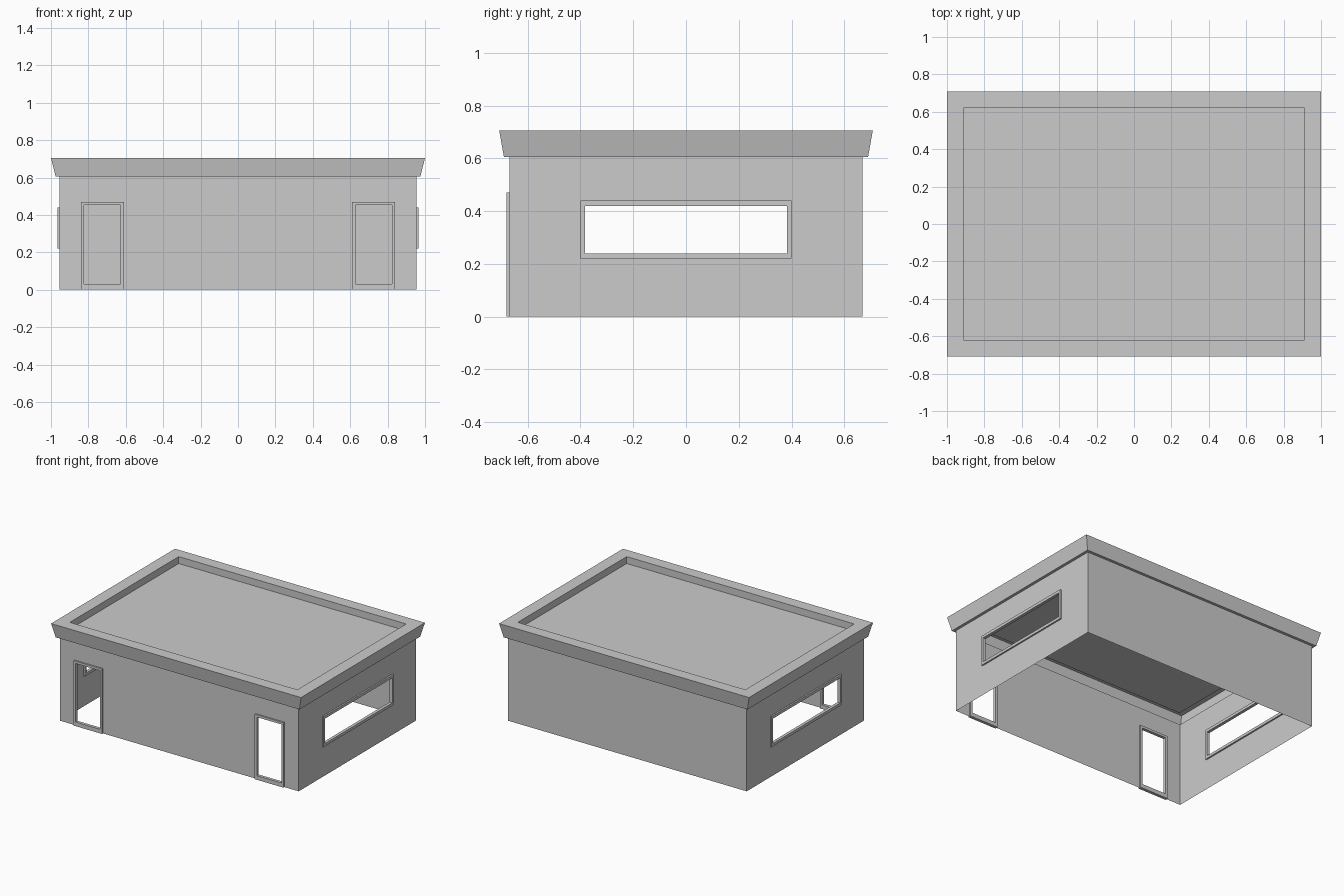
import bpy, bmesh
from mathutils import Vector

if "Cube" in bpy.data.objects:
    bpy.data.objects.remove(bpy.data.objects["Cube"])

WX, WY, WH = 0.955, 0.67, 0.605
DOORS = [(-0.84, -0.61, 0.0, 0.47), (0.61, 0.84, 0.0, 0.47)]
WINDOW = [(-0.40, 0.40, 0.22, 0.44)]


def finish(name, bm):
    bmesh.ops.remove_doubles(bm, verts=bm.verts, dist=1e-5)
    bmesh.ops.recalc_face_normals(bm, faces=bm.faces)
    me = bpy.data.meshes.new(name)
    bm.to_mesh(me)
    bm.free()
    ob = bpy.data.objects.new(name, me)
    bpy.context.collection.objects.link(ob)
    return ob


def wall(bm, half, place, holes):
    """Flat wall as a grid of panels, leaving out the openings."""
    us = sorted({-half, half, *[v for h in holes for v in h[:2]]})
    zs = sorted({0.0, WH, *[v for h in holes for v in h[2:]]})
    for u0, u1 in zip(us, us[1:]):
        for z0, z1 in zip(zs, zs[1:]):
            u, z = (u0 + u1) / 2, (z0 + z1) / 2
            if any(h[0] < u < h[1] and h[2] < z < h[3] for h in holes):
                continue
            pts = [(u0, z0), (u1, z0), (u1, z1), (u0, z1)]
            bm.faces.new([bm.verts.new(place(a, b)) for a, b in pts])


def frame(name, outer, inner, place):
    """Rectangular surround with a through opening."""
    def ring(r, d):
        u0, u1, z0, z1 = r
        return [bm.verts.new(place(u, z, d)) for u, z in
                [(u0, z0), (u1, z0), (u1, z1), (u0, z1)]]
    bm = bmesh.new()
    front, back = 0.011, -0.011
    loops = [ring(outer, back), ring(outer, front), ring(inner, front), ring(inner, back)]
    for k in range(4):
        a, b = loops[k], loops[(k + 1) % 4]
        for i in range(4):
            j = (i + 1) % 4
            bm.faces.new([a[i], a[j], b[j], b[i]])
    finish(name, bm)


# Walls: open shell without a floor
bm = bmesh.new()
wall(bm, WX, lambda u, z: (u, -WY, z), DOORS)
wall(bm, WX, lambda u, z: (u, WY, z), [])
for s in (-1, 1):
    wall(bm, WY, lambda u, z: (s * WX, u, z), WINDOW)
finish("walls", bm)

# Door frames on the front
for side, (u0, u1, z0, z1) in zip(("left", "right"), DOORS):
    frame(side + "_door_frame", (u0, u1, z0, z1),
          (u0 + 0.017, u1 - 0.017, z0 + 0.03, z1 - 0.017),
          lambda u, z, d: (u, -WY - d, z))

# Window frames on both ends
for side, s in (("left", -1), ("right", 1)):
    u0, u1, z0, z1 = WINDOW[0]
    frame(side + "_window_frame", WINDOW[0],
          (u0 + 0.017, u1 - 0.017, z0 + 0.02, z1 - 0.02),
          lambda u, z, d: (s * (WX + d), u, z))

# Roof: flared cornice, flat rim and sunken panel
bm = bmesh.new()
profile = [(WX, WY, WH), (0.975, 0.69, WH), (1.0, 0.708, 0.705),
           (0.91, 0.622, 0.705), (0.91, 0.622, 0.655)]
loops = [[bm.verts.new(Vector((sx * x, sy * y, z)))
          for sx, sy in ((-1, -1), (1, -1), (1, 1), (-1, 1))] for x, y, z in profile]
for a, b in zip(loops, loops[1:]):
    for i in range(4):
        j = (i + 1) % 4
        bm.faces.new([a[i], a[j], b[j], b[i]])
bm.faces.new(loops[-1])
finish("roof", bm)
